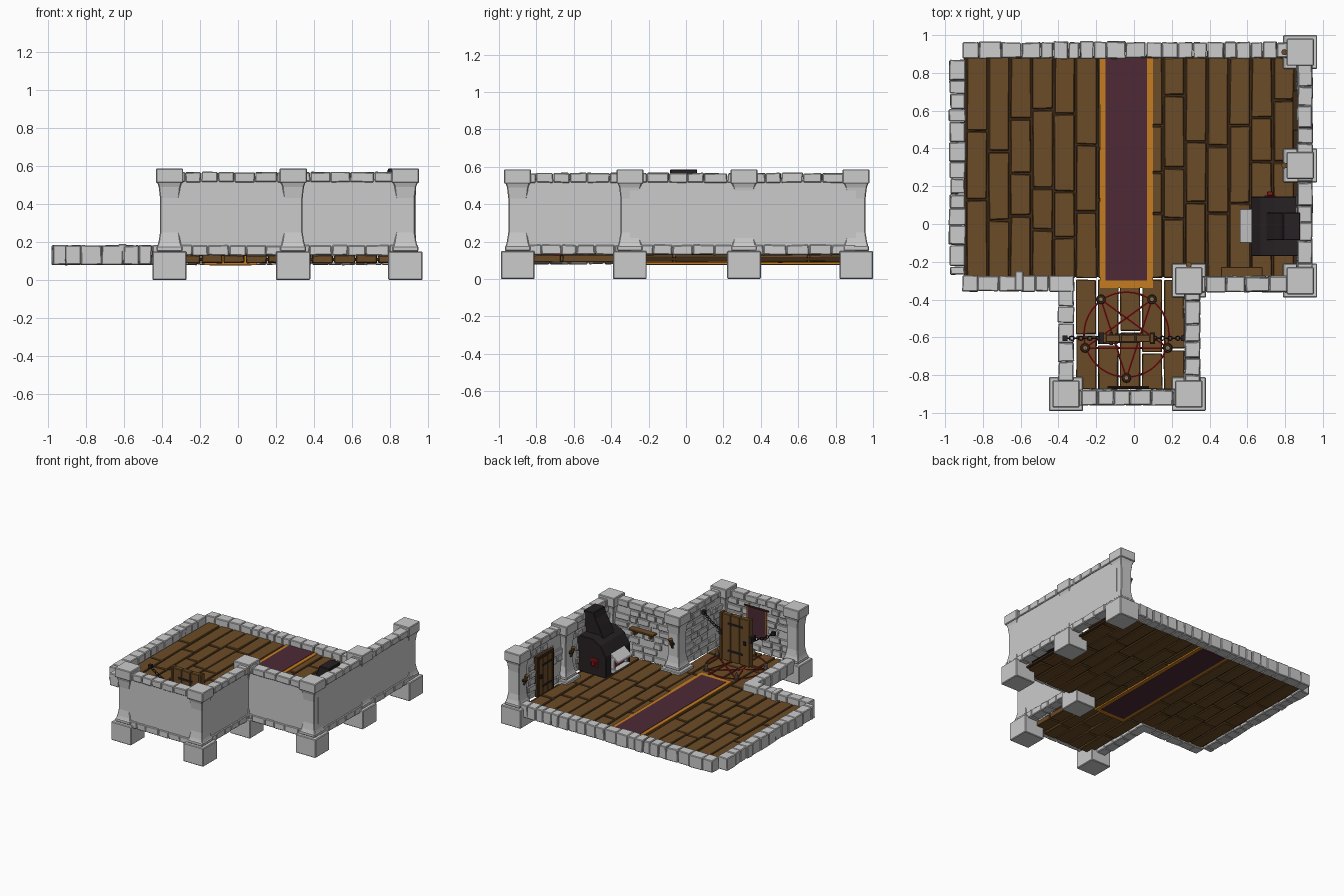
import bpy, bmesh, math, random
from mathutils import Vector, Matrix

if "Cube" in bpy.data.objects:
    bpy.data.objects.remove(bpy.data.objects["Cube"])

random.seed(7)


def mat(name, rgb):
    m = bpy.data.materials.new(name)
    m.diffuse_color = (*rgb, 1)
    m.use_nodes = True
    m.node_tree.nodes["Principled BSDF"].inputs["Base Color"].default_value = m.diffuse_color
    return m


WOOD = mat("wood", (0.15, 0.072, 0.02))
DARKWOOD = mat("dark_wood", (0.05, 0.024, 0.009))
ORANGE = mat("orange", (0.55, 0.2, 0.015))
PURPLE = mat("purple", (0.075, 0.023, 0.036))
IRON = mat("iron", (0.02, 0.015, 0.017))
RED = mat("red", (0.25, 0.01, 0.01))
WAX = mat("wax", (0.3, 0.2, 0.12))


def finish(name, bm, material=None, bevel=0.0, matrix=None):
    bmesh.ops.recalc_face_normals(bm, faces=bm.faces[:])
    me = bpy.data.meshes.new(name)
    bm.to_mesh(me)
    bm.free()
    ob = bpy.data.objects.new(name, me)
    bpy.context.collection.objects.link(ob)
    if matrix:
        ob.matrix_world = matrix
    if material:
        me.materials.append(material)
    if bevel:
        b = ob.modifiers.new("bevel", "BEVEL")
        b.width, b.segments = bevel, 1
    return ob


def add_box(bm, x0, x1, y0, y1, z0, z1, jit=0.0):
    m = Matrix.Translation(((x0 + x1) / 2, (y0 + y1) / 2, (z0 + z1) / 2)) @ Matrix.Diagonal((x1 - x0, y1 - y0, z1 - z0, 1))
    for v in bmesh.ops.create_cube(bm, size=1, matrix=m)["verts"]:
        v.co += Vector([random.uniform(-jit, jit) for _ in range(3)])


def boxes(name, dims, material=None, bevel=0.0, matrix=None):
    bm = bmesh.new()
    for d in dims:
        add_box(bm, *d)
    return finish(name, bm, material, bevel, matrix)


def add_rod(bm, a, b, r, r2=None, sides=8):
    a, b = Vector(a), Vector(b)
    m = Matrix.Translation((a + b) / 2) @ (b - a).to_track_quat("Z", "Y").to_matrix().to_4x4()
    bmesh.ops.create_cone(bm, cap_ends=True, segments=sides, radius1=r, radius2=r if r2 is None else r2,
                          depth=(b - a).length, matrix=m)


def splits(a, b, lo, hi):
    cuts = [a]
    while b - cuts[-1] > hi + lo / 2:
        cuts.append(cuts[-1] + random.uniform(lo, hi))
    cuts.append(b)
    return list(zip(cuts, cuts[1:]))


def frame(p, q):
    # local x runs along the wall, local y points into the room
    d = Vector((q[0] - p[0], q[1] - p[1], 0))
    return Matrix.Translation((p[0], p[1], 0)) @ Matrix.Rotation(math.atan2(d.y, d.x), 4, "Z"), d.length


# Pillars: plinth, waisted shaft and cap
def pillar(i, x, y):
    bm = bmesh.new()
    add_box(bm, -.09, .09, -.09, .09, 0, .15)
    add_box(bm, -.072, .072, -.072, .072, .51, .587)
    add_box(bm, -.068, .068, -.068, .068, .15, .178)
    prev = None
    for z, w in [(.178, .064), (.2, .058), (.25, .05), (.43, .05), (.49, .057), (.51, .064)]:
        ring = [bm.verts.new((sx * w, sy * w, z)) for sx, sy in ((-1, -1), (1, -1), (1, 1), (-1, 1))]
        if prev:
            for k in range(4):
                bm.faces.new((prev[k], prev[(k + 1) % 4], ring[(k + 1) % 4], ring[k]))
        prev = ring
    finish(f"pillar_{i}", bm, None, .005, Matrix.Translation((x, y, 0)))


for i, p in enumerate([(.88, .91), (.88, .31), (.88, -.3), (.29, -.3), (.29, -.9), (-.36, -.9)]):
    pillar(i, *p)


# Tall walls: flat core, base course, coping and raised bricks inside
def tall_wall(name, p, q):
    m, L = frame(p, q)
    boxes(name + "_core", [(0, L, -.03, .03, .14, .53)], None, 0, m)
    bm = bmesh.new()
    for z0, z1 in ((.13, .182), (.515, .567)):
        for a, b in splits(0, L, .08, .13):
            add_box(bm, a + .001, b - .001, -.04, .04, z0, z1, .003)
    finish(name + "_courses", bm, None, .005, m)
    bm = bmesh.new()
    for r in range(6):
        z = .186 + r * .055
        for a, b in splits(.04, L - .04, .06, .13):
            if random.random() < .75:
                add_box(bm, a + .004, b - .004, .02, random.uniform(.036, .047), z + .003, z + .05, .003)
    finish(name + "_bricks", bm, None, .004, m)


tall_wall("east_wall_north", (.905, .31), (.905, .91))
tall_wall("east_wall_south", (.905, -.3), (.905, .31))
tall_wall("south_wall", (.29, -.32), (.88, -.32))
tall_wall("alcove_east_wall", (.31, -.9), (.31, -.3))
tall_wall("alcove_south_wall", (-.36, -.92), (.29, -.92))


# Low walls: one row of kerb stones
def low_wall(name, p, q):
    m, L = frame(p, q)
    bm = bmesh.new()
    for a, b in splits(0, L, .06, .12):
        w = random.uniform(.038, .046)
        add_box(bm, a + .001, b - .001, -w, w, .08, .182, .003)
    finish(name, bm, None, .005, m)


low_wall("west_low_wall", (-.935, .87), (-.935, -.27))
low_wall("north_low_wall", (.82, .92), (-.91, .92))
low_wall("south_low_wall", (-.91, -.315), (-.315, -.315))
low_wall("alcove_west_low_wall", (-.36, -.34), (-.36, -.83))
boxes("low_wall_peg", [(-.63, -.585, -.355, -.25, .1, .19)], None, .005)

# Plank floor over a dark bed
bm = bmesh.new()
for k in range(-7, 8):
    x = -.02 + .116 * k
    for a, b in splits(-.29, .885, .2, .42):
        add_box(bm, x - .053, x + .053, a + .005, b - .005, .09, .13, .003)
    if -2 <= k <= 2:
        for a, b in splits(-.88, -.29, .15, .33):
            add_box(bm, x - .053, x + .053, a + .005, b - .005, .09, .13, .003)
finish("floor_planks", bm, WOOD, .004)
boxes("floor_bed", [(-.9, .87, -.28, .89, .1, .115)], DARKWOOD)

# Rug
boxes("rug_border", [(-.18, .1, -.34, .88, .078, .136)], ORANGE)
boxes("rug_center", [(-.15, .07, -.3, .881, .076, .139)], PURPLE)

# Furnace: profile across x and z, extruded along y
def extrude_y(name, prof, y0, y1, material, bevel=.004):
    bm = bmesh.new()
    f = bm.faces.new([bm.verts.new((x, y0, z)) for x, z in prof])
    g = bmesh.ops.extrude_face_region(bm, geom=[f])
    bmesh.ops.translate(bm, vec=(0, y1 - y0, 0), verts=[v for v in g["geom"] if isinstance(v, bmesh.types.BMVert)])
    return finish(name, bm, material, bevel)


extrude_y("furnace_body", [(.62, .13), (.88, .13), (.88, .42), (.74, .42), (.67, .38), (.62, .3)], -.17, .145, IRON)
extrude_y("furnace_chimney", [(.7, .4), (.88, .4), (.88, .587), (.79, .587), (.775, .54), (.74, .48)], -.085, .06, IRON)
extrude_y("furnace_hood", [(.56, .255), (.63, .31), (.63, .29), (.56, .235)], -.1, .08, None, .002)
extrude_y("furnace_hearth", [(.56, .185), (.63, .185), (.63, .15), (.6, .15)], -.1, .08, None, .002)
boxes("furnace_mouth_sides", [(.59, .625, y, y + .02, .185, .275) for y in (-.1, .06)], None, .002)
boxes("furnace_embers", [(.61, .624, -.08, .06, .185, .215)], RED)
boxes("furnace_side_vent", [(.69, .75, .14, .152, .2, .27), (.705, .735, .15, .172, .215, .25)], RED, .003)

# Wall door
boxes("wall_door", [(.845, .87, .515 + i * .057, .569 + i * .057, .13, .43) for i in range(3)], WOOD, .003)
boxes("wall_door_frame", [(.838, .875, .495, .515, .13, .45), (.838, .875, .686, .706, .13, .45),
                          (.838, .875, .495, .706, .43, .455)], DARKWOOD, .003)
boxes("wall_door_iron", [(.84, .85, .52, .64, .19, .205), (.84, .85, .52, .64, .36, .375),
                         (.832, .85, .655, .67, .27, .3)], IRON)

# Shelf with brackets
boxes("shelf", [(.46, .68, -.285, -.228, .365, .38)] + [(x, x + .02, -.285, -.245, .33, .365) for x in (.49, .63)], WOOD, .003)

# Torches on the pillars
def torch(i, x, y, dx, dy):
    bm = bmesh.new()
    a, b = Vector((x + dx * .06, y + dy * .06, .32)), Vector((x + dx * .085, y + dy * .085, .4))
    add_rod(bm, a, b, .008, .016)
    finish(f"torch_{i}", bm, WOOD)
    bm = bmesh.new()
    add_rod(bm, (x + dx * .045, y + dy * .045, .35), (x + dx * .08, y + dy * .08, .36), .012)
    finish(f"torch_bracket_{i}", bm, IRON)


for i, t in enumerate([(.88, .91, -1, 0), (.88, .31, -1, 0), (.29, -.3, 0, 1)]):
    torch(i, *t)

# Banner in the alcove
boxes("banner_border", [(-.12, .06, -.872, -.866, .26, .49)], ORANGE)
boxes("banner", [(-.11, .05, -.874, -.862, .25, .485)], PURPLE)
bm = bmesh.new()
add_rod(bm, (-.14, -.864, .492), (.08, -.864, .492), .007)
finish("banner_rod", bm, DARKWOOD)

# Hanging door
boxes("hanging_door", [(-.15 + i * .08, -.073 + i * .08, -.625, -.585, .15, .53) for i in range(3)], WOOD, .004)
boxes("hanging_door_edges", [(x, x + .02, -.63, -.58, .15, .535) for x in (-.165, .085)], WOOD, .003)
boxes("hanging_door_iron", [(-.1, .03, y, y + .008, z, z + .015) for y in (-.631, -.587) for z in (.23, .45)]
      + [(-.13, -.11, -.64, -.575, .32, .35)]
      + [(x, x + .025, -.635, -.575, .355, .4) for x in (-.185, .085)], IRON)

# Chains to the walls
def chain(name, a, b, n=8):
    a, b = Vector(a), Vector(b)
    bm = bmesh.new()
    q = (b - a).to_track_quat("X", "Z").to_matrix().to_4x4()
    for k in range(n):
        c = a.lerp(b, (k + .5) / n)
        c.z -= .018 * math.sin(math.pi * (k + .5) / n)
        h = (b - a).length / n * .62
        m = Matrix.Translation(c) @ q @ Matrix.Rotation(math.pi / 2 * (k % 2), 4, "X")
        pts = [m @ Vector((h * math.cos(t * math.pi / 4), .011 * math.sin(t * math.pi / 4), 0)) for t in range(8)]
        for j in range(8):
            add_rod(bm, pts[j], pts[(j + 1) % 8], .0035, sides=5)
    add_box(bm, b.x - .014, b.x + .014, b.y - .014, b.y + .014, b.z - .014, b.z + .014)
    finish(name, bm, IRON)


chain("chain_east", (.1, -.605, .38), (.262, -.605, .48))
chain("chain_west", (-.175, -.605, .38), (-.365, -.605, .475))

# Floor ritual ring, star lines and candles
c = Vector((-.04, -.585, .132))
ring = [c + Vector((.225 * math.cos(t * math.pi / 20), .225 * math.sin(t * math.pi / 20), 0)) for t in range(40)]
tips = [c + Vector((.23 * math.cos(t), .23 * math.sin(t), 0)) for t in (math.radians(-90 + 72 * k) for k in range(5))]
bm = bmesh.new()
for pts, step in ((ring, 1), (tips, 2)):
    for k in range(len(pts)):
        add_rod(bm, pts[k], pts[(k + step) % len(pts)], .006, sides=6)
finish("floor_star", bm, RED)
for k, t in enumerate(tips):
    bm = bmesh.new()
    add_rod(bm, t, t + Vector((0, 0, .01)), .026, .022, 10)
    finish(f"candle_dish_{k}", bm, DARKWOOD)
    bm = bmesh.new()
    add_rod(bm, t, t + Vector((0, 0, .045)), .015, .012, 10)
    add_rod(bm, t, t + Vector((0, 0, .058)), .003, .002, 5)
    finish(f"candle_{k}", bm, WAX)
